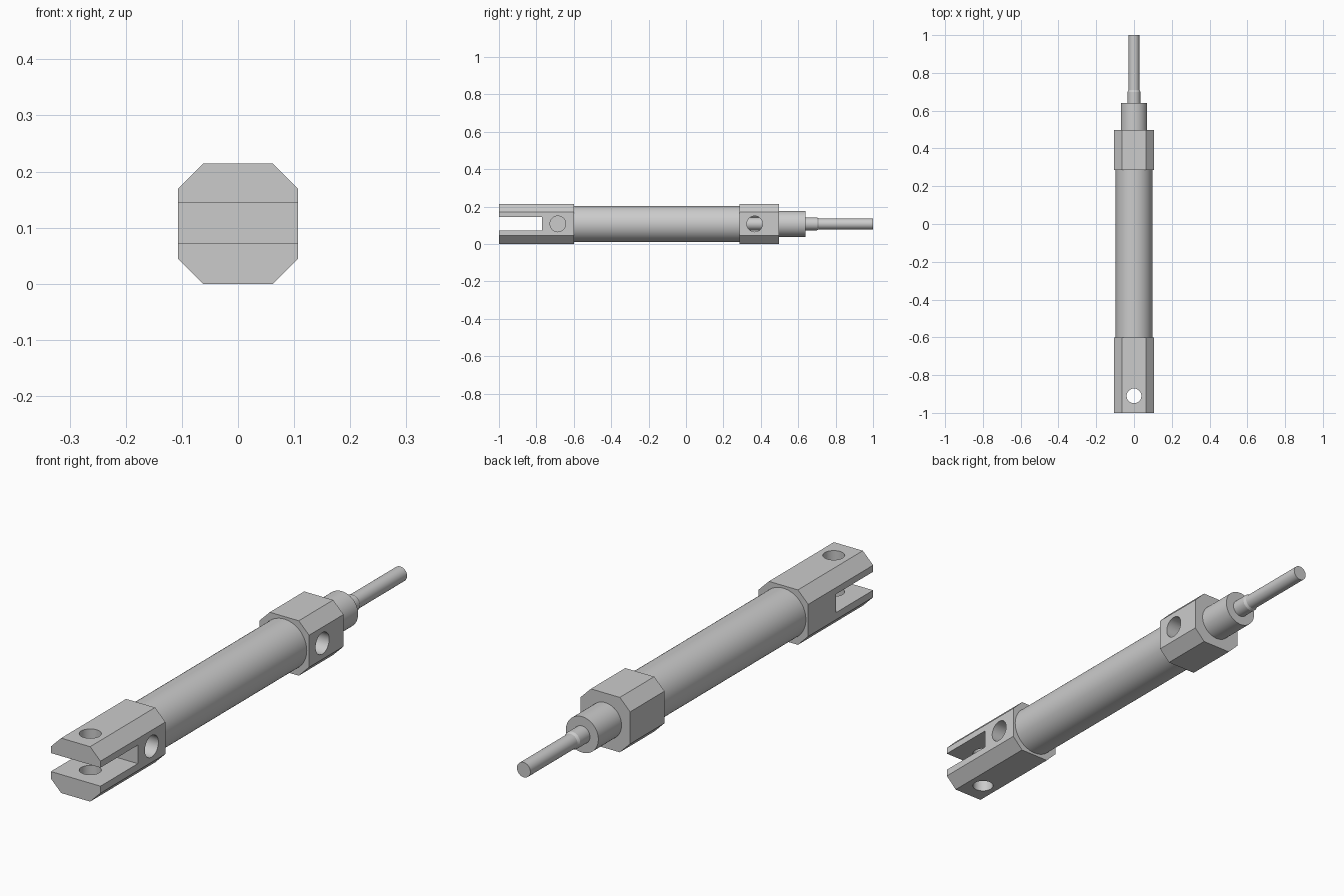
import bpy, bmesh, math
from mathutils import Matrix, Vector

if "Cube" in bpy.data.objects:
    bpy.data.objects.remove(bpy.data.objects["Cube"])

ZC = 0.107  # height of the main axis


def make_object(name, bm):
    bmesh.ops.recalc_face_normals(bm, faces=bm.faces[:])
    mesh = bpy.data.meshes.new(name)
    bm.to_mesh(mesh)
    bm.free()
    ob = bpy.data.objects.new(name, mesh)
    bpy.context.collection.objects.link(ob)
    return ob


def smooth(ob):
    bpy.ops.object.select_all(action='DESELECT')
    ob.select_set(True)
    bpy.context.view_layer.objects.active = ob
    bpy.ops.object.shade_smooth_by_angle(angle=math.radians(25))


def lathe(name, profile, segs=64):
    """Revolve (radius, y) points round the main axis, capping both ends."""
    bm = bmesh.new()
    rings = []
    for r, y in profile:
        rings.append([bm.verts.new((r * math.cos(2 * math.pi * i / segs), y,
                                    ZC + r * math.sin(2 * math.pi * i / segs)))
                      for i in range(segs)])
    for a, b in zip(rings, rings[1:]):
        for i in range(segs):
            j = (i + 1) % segs
            bm.faces.new((a[i], a[j], b[j], b[i]))
    bm.faces.new(rings[0])
    bm.faces.new(rings[-1])
    return make_object(name, bm)


def octagon_block(name, y0, y1, half=0.107, flat=0.0625):
    """Square bar with chamfered long edges."""
    quarter = [(half, -flat), (half, flat), (flat, half), (-flat, half)]
    outline = quarter + [(-x, -z) for x, z in quarter]
    bm = bmesh.new()
    face = bm.faces.new([bm.verts.new((x, y0, ZC + z)) for x, z in outline])
    ext = bmesh.ops.extrude_face_region(bm, geom=[face])
    verts = [g for g in ext['geom'] if isinstance(g, bmesh.types.BMVert)]
    bmesh.ops.translate(bm, verts=verts, vec=(0, y1 - y0, 0))
    return make_object(name, bm)


def drill(name, centre, axis, radius, depth):
    """Cylindrical cutter."""
    bm = bmesh.new()
    rot = Vector((0, 0, 1)).rotation_difference(Vector(axis)).to_matrix().to_4x4()
    bmesh.ops.create_cone(bm, cap_ends=True, segments=48, radius1=radius,
                          radius2=radius, depth=depth,
                          matrix=Matrix.Translation(centre) @ rot)
    return make_object(name, bm)


def cut(ob, cutters):
    bpy.context.view_layer.objects.active = ob
    for c in cutters:
        c.hide_render = True
        mod = ob.modifiers.new("cut", 'BOOLEAN')
        mod.operation = 'DIFFERENCE'
        mod.solver = 'EXACT'
        mod.object = c
        bpy.ops.object.modifier_apply(modifier=mod.name)
        bpy.data.objects.remove(c)


# Rear clevis: slot, vertical pin hole, blind port on the right side
clevis = octagon_block("rear_clevis", -1.0, -0.6)
bm = bmesh.new()
bmesh.ops.create_cube(bm, size=1, matrix=Matrix.Translation((0, -0.935, ZC + 0.001))
                      @ Matrix.Diagonal((0.4, 0.33, 0.072, 1)))
slot = make_object("slot_cutter", bm)
cut(clevis, [slot,
             drill("pin_cutter", (0, -0.91, ZC), (0, 0, 1), 0.039, 0.4),
             drill("port_cutter", (0.107, -0.685, ZC), (1, 0, 0), 0.042, 0.16)])

# Barrel
barrel = lathe("barrel", [(0.097, -0.6), (0.097, 0.285)])

# Front head: inner bore reached by a port on the right side
head = octagon_block("front_head", 0.285, 0.497)
cut(head, [drill("bore_cutter", (0, 0.39, ZC), (0, 1, 0), 0.055, 0.18),
           drill("port_cutter", (0.107, 0.367, ZC), (1, 0, 0), 0.042, 0.16)])

# Collar on the head
collar = lathe("front_collar", [(0.07, 0.497), (0.07, 0.64)])

# Piston rod with a thicker, chamfered shoulder; runs back inside the head
rod = lathe("piston_rod", [(0.034, 0.29), (0.034, 0.7), (0.029, 0.71), (0.029, 1.0)])

for part in (clevis, barrel, head, collar, rod):
    smooth(part)
